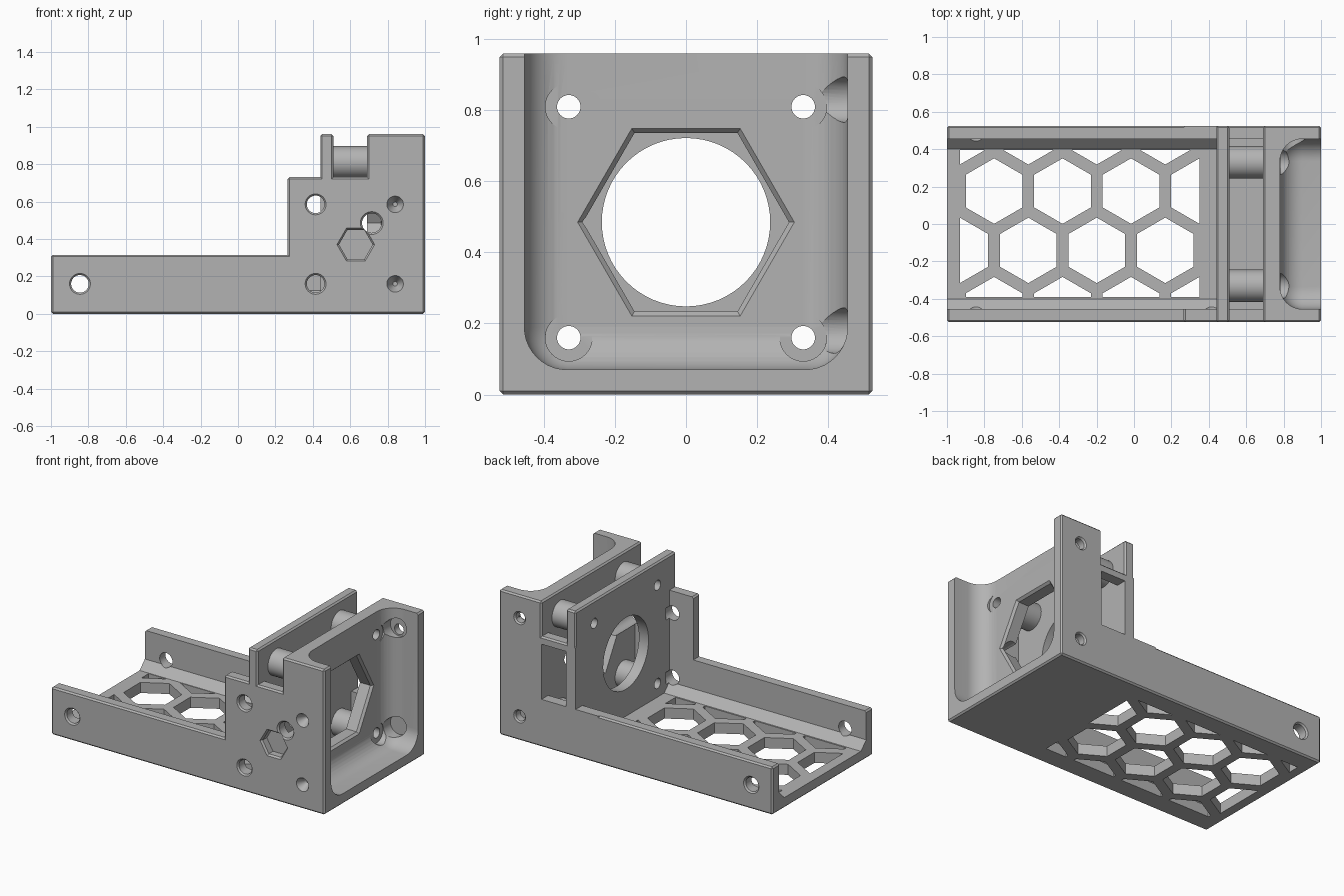
import bpy, bmesh, math
from mathutils import Vector

cube = bpy.data.objects.get("Cube")
if cube:
    bpy.data.objects.remove(cube, do_unlink=True)

grey = bpy.data.materials.new("light grey plastic")
grey.use_nodes = True
colour = (0.45, 0.45, 0.45, 1)
grey.diffuse_color = colour
grey.node_tree.nodes["Principled BSDF"].inputs["Base Color"].default_value = colour


def place(p, axis, t):
    u, v = p
    return Vector({"x": (t, u, v), "y": (u, t, v), "z": (u, v, t)}[axis])


def make_object(name, bm):
    bmesh.ops.recalc_face_normals(bm, faces=bm.faces[:])
    mesh = bpy.data.meshes.new(name)
    bm.to_mesh(mesh)
    bm.free()
    mesh.materials.append(grey)
    obj = bpy.data.objects.new(name, mesh)
    bpy.context.scene.collection.objects.link(obj)
    return obj


def add_loft(bm, start, end, axis, a, b):
    lo = [bm.verts.new(place(p, axis, a)) for p in start]
    hi = [bm.verts.new(place(p, axis, b)) for p in end]
    bm.faces.new(lo)
    bm.faces.new(hi[::-1])
    for i in range(len(lo)):
        j = (i + 1) % len(lo)
        bm.faces.new((lo[i], hi[i], hi[j], lo[j]))


def loft(name, start, end, axis, a, b):
    bm = bmesh.new()
    add_loft(bm, start, end, axis, a, b)
    return make_object(name, bm)


def ring(u, v, r, n=40, phase=0.0):
    return [(u + r * math.cos(phase + math.tau * i / n),
             v + r * math.sin(phase + math.tau * i / n)) for i in range(n)]


def rod(name, axis, centre, a, b, r1, r2=None, n=40):
    return loft(name, ring(*centre, r1, n), ring(*centre, r1 if r2 is None else r2, n), axis, a, b)


def box(name, x, y, z):
    pts = [(x[0], y[0]), (x[1], y[0]), (x[1], y[1]), (x[0], y[1])]
    return loft(name, pts, pts, "z", *z)


def combine(target, tool, operation="DIFFERENCE"):
    mod = target.modifiers.new("cut", "BOOLEAN")
    mod.operation = operation
    mod.solver = "EXACT"
    mod.object = tool
    bpy.context.view_layer.update()
    bpy.context.view_layer.objects.active = target
    bpy.ops.object.modifier_apply(modifier=mod.name)
    bpy.data.objects.remove(tool, do_unlink=True)


# Stepped outer body with chamfered outside edges
W, TOP, WALL = 0.525, 0.96, 0.455
steps = [(-1, 0), (1, 0), (1, TOP), (0.69, TOP), (0.69, 0.73), (0.51, 0.73), (0.51, TOP),
         (0.44, TOP), (0.44, 0.73), (0.265, 0.73), (0.265, 0.315), (-1, 0.315)]
bm = bmesh.new()
add_loft(bm, steps, steps, "y", -W, W)
bmesh.ops.recalc_face_normals(bm, faces=bm.faces[:])
bmesh.ops.bevel(bm, geom=[e for e in bm.edges if e.is_convex], offset=0.01, segments=1, affect="EDGES")
body = make_object("motor_bracket", bm)

# Long tray with sloped inner corners
tray = [(-0.4, 0.07), (0.4, 0.07), (WALL, 0.125), (WALL, 1.2), (-WALL, 1.2), (-WALL, 0.125)]
combine(body, loft("tray_cutter", tray, tray, "x", -1.1, 0.44))

# Lowered rear wall, gap behind the motor plate, and rear window
combine(body, box("rear_wall_cutter", (0.2, 0.44), (0.4, 0.7), (0.315, 1.2)))
combine(body, box("gap_cutter", (0.51, 0.69), (-WALL, WALL), (0.07, 1.2)))
combine(body, box("window_cutter", (0.51, 0.69), (0.4, 0.7), (0.315, 0.68)))

# Rounded end pocket
bm = bmesh.new()
sides = [(0.78, -WALL), (1.4, -WALL), (1.4, WALL), (0.78, WALL)]
add_loft(bm, sides, sides, "z", 0.07, 1.4)
bmesh.ops.recalc_face_normals(bm, faces=bm.faces[:])
bmesh.ops.bevel(bm, geom=bm.edges[:], offset=0.12, segments=10, profile=0.5, affect="EDGES")
combine(body, make_object("pocket_cutter", bm))

# Spacers, screw holes and counterbores at the four corners
corners = [(y, z) for y in (-0.33, 0.33) for z in (0.16, 0.81)]
for c in corners:
    combine(body, rod("spacer", "x", c, 0.5, 0.7, 0.086), "UNION")
for c in corners:
    combine(body, rod("screw_cutter", "x", c, 0.4, 1.1, 0.033))
    combine(body, rod("counterbore_cutter", "x", c, 0.783, 1.1, 0.066))

# Central bore: round in the motor plate, hexagonal in the end block
mid = (0, 0.485)
combine(body, rod("round_bore", "x", mid, 0.4, 0.6, 0.237, n=64))
combine(body, rod("hex_bore", "x", mid, 0.6, 0.9, 0.29, n=6))
combine(body, rod("hex_bore_rim", "x", mid, 0.765, 0.785, 0.29, 0.31, n=6))


# Side wall holes with chamfered rims
def side_hole(x, z, y, r, inner):
    s = 1 if y > 0 else -1
    combine(body, rod("side_hole", "y", (x, z), inner, y + s * 0.1, r))
    combine(body, rod("side_hole_rim", "y", (x, z), y - s * 0.012, y + s * 0.012, r - 0.002, r + 0.02))


for x, z in ((-0.845, 0.16), (0.415, 0.16), (0.415, 0.585)):
    side_hole(x, z, -W, 0.047, -0.42)
side_hole(-0.845, 0.16, W, 0.047, 0.42)
side_hole(0.715, 0.485, -W, 0.052, -0.25)
for z in (0.16, 0.585):
    combine(body, rod("cone_cutter", "y", (0.84, z), -0.53, -0.465, 0.047, 0.012))
for z in (0.16, 0.81):
    side_hole(0.85, z, W, 0.034, 0.4)
    combine(body, rod("inner_recess", "y", (0.85, z + 0.02), 0.36, 0.47, 0.064))

# Blind hexagonal nut recess
combine(body, rod("nut_recess", "y", (0.63, 0.37), -0.6, -0.47, 0.09, n=6))
combine(body, rod("nut_recess_rim", "y", (0.63, 0.37), -0.535, -0.513, 0.11, 0.09, n=6))

# Honeycomb floor openings, trimmed to a rectangle
bm = bmesh.new()
pitch = 0.366
for row in range(-1, 3):
    for col in range(-1, 5):
        x = -0.748 + pitch * (col + 0.5 * (row % 2))
        y = 0.176 - row * pitch * math.sqrt(0.75)
        cell = ring(x, y, 0.175, 6, math.pi / 6)
        add_loft(bm, cell, cell, "z", -0.1, 0.1)
honeycomb = make_object("honeycomb_cutter", bm)
combine(honeycomb, box("trim", (-0.93, 0.35), (-0.39, 0.395), (-0.05, 0.095)), "INTERSECT")
combine(body, honeycomb)

# Smooth the round surfaces and keep the corners crisp
bpy.ops.object.select_all(action="DESELECT")
body.select_set(True)
bpy.context.view_layer.objects.active = body
bpy.ops.object.shade_smooth_by_angle(angle=math.radians(25))
